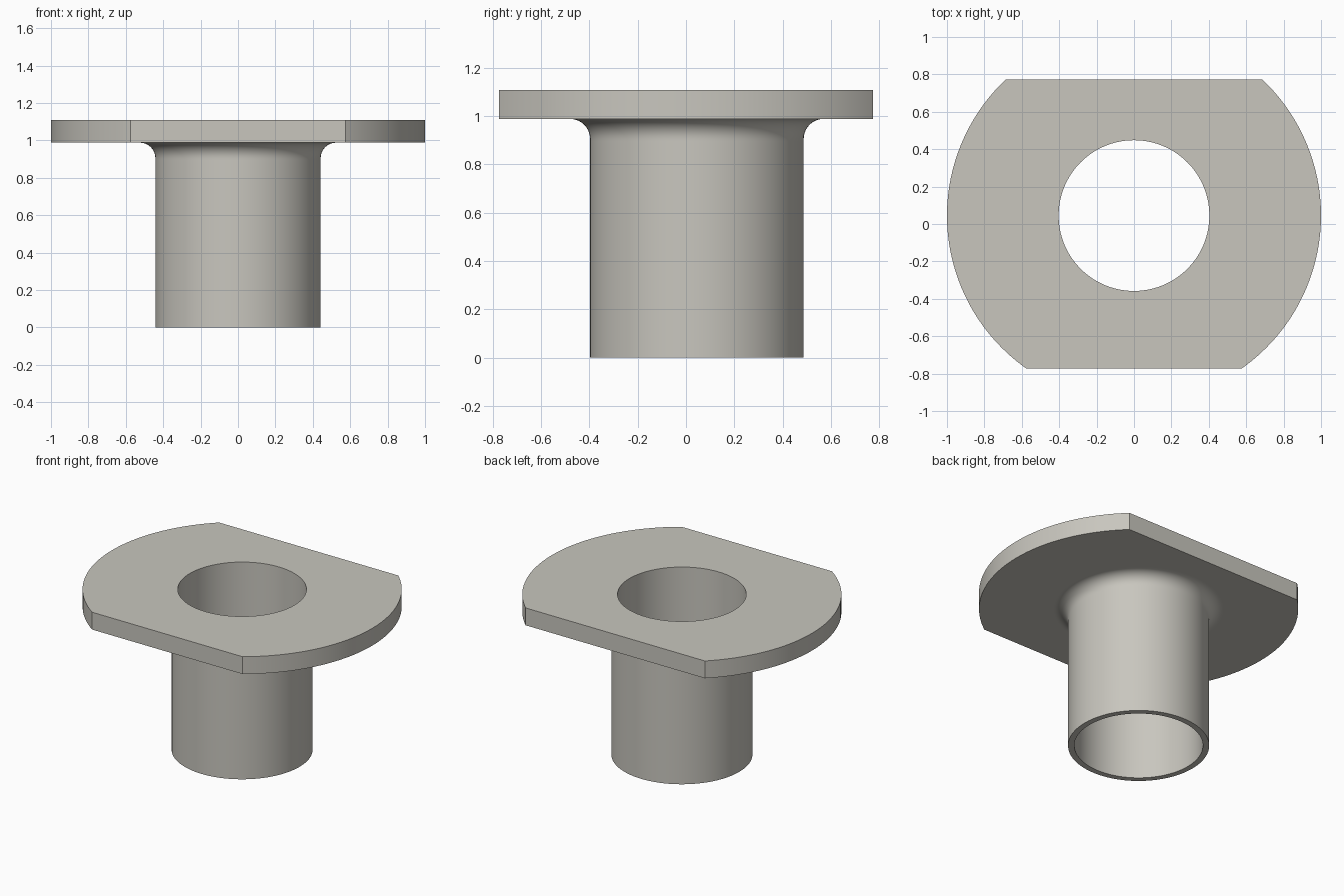
import bpy, bmesh, math
from mathutils import Vector

if "Cube" in bpy.data.objects:
    bpy.data.objects.remove(bpy.data.objects["Cube"])

SEGMENTS = 128
CENTRE_Y = 0.045           # axis offset, since the two flats are uneven
FLAT_Y = 0.773             # front and back flats of the flange
BORE, TUBE, FLANGE = 0.403, 0.442, 1.0
UNDERSIDE, TOP = 0.988, 1.108
FILLET = 0.083

# Cross-section: tube wall, fillet under the flange, flange plate
profile = [(BORE, 0), (TUBE, 0), (TUBE, UNDERSIDE - FILLET - 0.01)]
for i in range(11):
    a = math.pi / 2 * i / 10
    profile.append((TUBE + FILLET * (1 - math.cos(a)),
                    UNDERSIDE - FILLET * (1 - math.sin(a))))
profile += [(TUBE + FILLET + 0.01, UNDERSIDE), (FLANGE, UNDERSIDE),
            (FLANGE, TOP), (BORE, TOP)]

# Revolve the closed section around the tube axis
bm = bmesh.new()
rings = []
for s in range(SEGMENTS):
    t = 2 * math.pi * s / SEGMENTS
    rings.append([bm.verts.new((r * math.cos(t), CENTRE_Y + r * math.sin(t), z))
                  for r, z in profile])
n = len(profile)
for s in range(SEGMENTS):
    a, b = rings[s], rings[(s + 1) % SEGMENTS]
    for i in range(n):
        j = (i + 1) % n
        bm.faces.new((a[i], b[i], b[j], a[j]))

# Slice the front and back flats and cap them
for side in (-1, 1):
    cut = bmesh.ops.bisect_plane(
        bm, geom=bm.verts[:] + bm.edges[:] + bm.faces[:],
        plane_co=Vector((0, side * FLAT_Y, 0)), plane_no=Vector((0, side, 0)),
        clear_outer=True)
    edges = [e for e in cut["geom_cut"] if isinstance(e, bmesh.types.BMEdge)]
    bmesh.ops.holes_fill(bm, edges=edges, sides=0)
bmesh.ops.recalc_face_normals(bm, faces=bm.faces[:])

mesh = bpy.data.meshes.new("flanged_bushing")
bm.to_mesh(mesh)
bm.free()
bushing = bpy.data.objects.new("flanged_bushing", mesh)
bpy.context.collection.objects.link(bushing)

grey = bpy.data.materials.new("warm_grey")
grey.diffuse_color = (0.58, 0.565, 0.515, 1)
grey.use_nodes = True
grey.node_tree.nodes["Principled BSDF"].inputs["Base Color"].default_value = grey.diffuse_color
mesh.materials.append(grey)

# Smooth round walls, keep rims and flats sharp
bpy.context.view_layer.objects.active = bushing
bushing.select_set(True)
bpy.ops.object.shade_smooth_by_angle(angle=math.radians(30))
